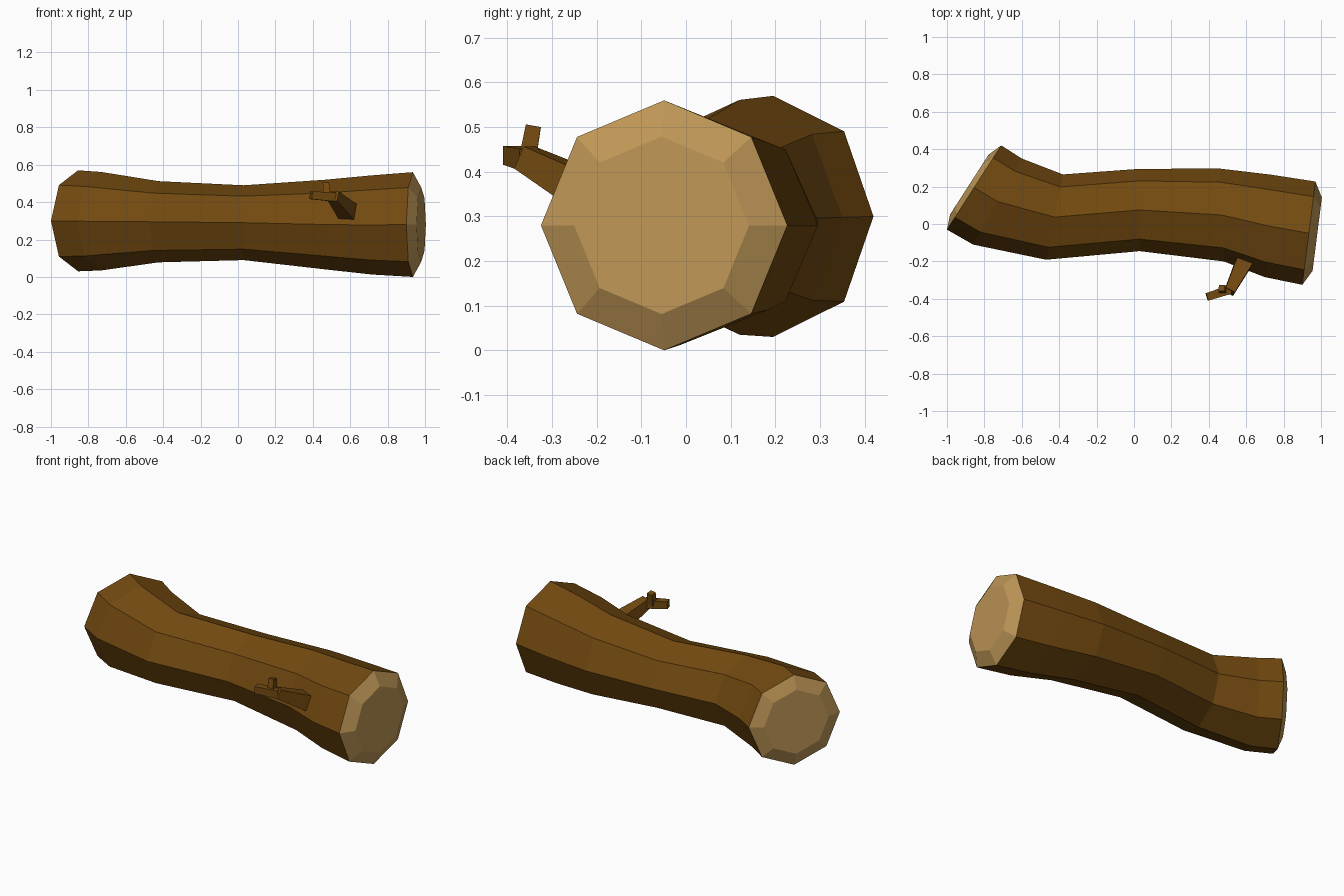
import bpy, bmesh, math
from mathutils import Vector

if "Cube" in bpy.data.objects:
    bpy.data.objects.remove(bpy.data.objects["Cube"])


def material(name, rgb):
    m = bpy.data.materials.new(name)
    m.diffuse_color = (*rgb, 1)
    m.use_nodes = True
    m.node_tree.nodes["Principled BSDF"].inputs["Base Color"].default_value = m.diffuse_color
    return m


bark = material("bark brown", (0.17, 0.068, 0.005))
wood = material("cut wood tan", (0.52, 0.31, 0.095))


def finish(bm, name, mats):
    bmesh.ops.recalc_face_normals(bm, faces=bm.faces)
    me = bpy.data.meshes.new(name)
    bm.to_mesh(me)
    bm.free()
    for m in mats:
        me.materials.append(m)
    ob = bpy.data.objects.new(name, me)
    bpy.context.collection.objects.link(ob)
    return ob


# Log: eight-sided rings (centre, horizontal half-width vector, vertical radius)
RINGS = [
    ((-0.855, 0.195, 0.300), (0.145, 0.225), 0.270),
    ((-0.730, 0.120, 0.298), (0.130, 0.230), 0.263),
    ((-0.425, 0.037, 0.295), (0.045, 0.228), 0.217),
    ((0.030, 0.075, 0.290), (0.000, 0.220), 0.200),
    ((0.470, 0.048, 0.280), (-0.010, 0.248), 0.240),
    ((0.715, -0.010, 0.278), (0.015, 0.274), 0.265),
    ((0.935, -0.049, 0.280), (0.035, 0.276), 0.280),
]


def ring(bm, c, h, r, scale=1.0):
    verts = []
    for i in range(8):
        a = i * math.pi / 4
        side = Vector((h[0], h[1], 0)) * math.cos(a) * scale
        verts.append(bm.verts.new(Vector(c) + side + Vector((0, 0, r * math.sin(a) * scale))))
    return verts


def bridge(bm, a, b, mat):
    for i in range(8):
        j = (i + 1) % 8
        bm.faces.new((a[i], a[j], b[j], b[i])).material_index = mat


bm = bmesh.new()
loops = [ring(bm, *r) for r in RINGS]
for a, b in zip(loops, loops[1:]):
    bridge(bm, a, b, 0)

# Cut ends: bevelled tan caps bulging slightly outwards
for loop, (c, h, r), sign, bulge in ((loops[0], RINGS[0], -1, 0.03), (loops[-1], RINGS[-1], 1, 0.045)):
    out = Vector((h[1], -h[0], 0)).normalized() * sign
    inner = ring(bm, Vector(c) + out * bulge, h, r, 0.71)
    bridge(bm, loop, inner, 1)
    bm.faces.new(inner).material_index = 1
finish(bm, "log", [bark, wood])


# Branch pieces: tapered square bars
def bar(name, start, end, w0, w1, up=(0, 0, 1)):
    start, end = Vector(start), Vector(end)
    d = (end - start).normalized()
    u = d.cross(Vector(up)).normalized()
    v = u.cross(d)
    bm = bmesh.new()
    ends = []
    for p, w in ((start, w0), (end, w1)):
        ends.append([bm.verts.new(p + u * sx * w / 2 + v * sz * w / 2)
                     for sx, sz in ((-1, -1), (1, -1), (1, 1), (-1, 1))])
    a, b = ends
    bm.faces.new(a)
    bm.faces.new(b)
    for i in range(4):
        j = (i + 1) % 4
        bm.faces.new((a[i], a[j], b[j], b[i]))
    finish(bm, name, [bark])


bar("branch", (0.60, -0.18, 0.335), (0.51, -0.362, 0.432), 0.095, 0.055)
bar("branch_tip", (0.515, -0.350, 0.427), (0.39, -0.39, 0.437), 0.048, 0.042)
bar("branch_twig", (0.475, -0.355, 0.43), (0.47, -0.342, 0.502), 0.038, 0.034, (0, 1, 0))
